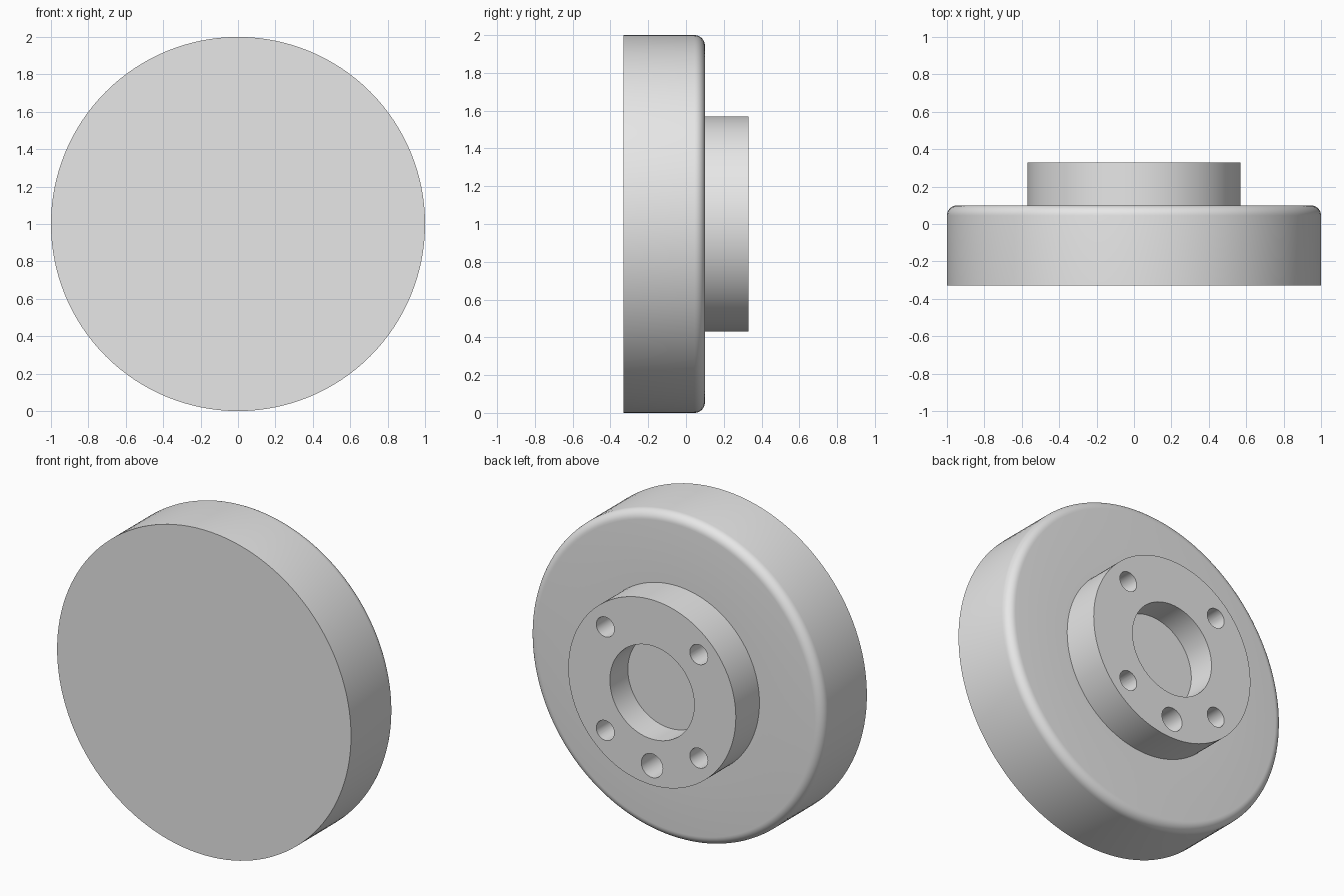
import bpy
import bmesh
from math import pi, sin, cos, radians
from mathutils import Matrix, Vector

cube = bpy.data.objects.get("Cube")
if cube:
    bpy.data.objects.remove(cube, do_unlink=True)

grey = bpy.data.materials.new("light_grey")
colour = (0.8, 0.8, 0.8, 1.0)
grey.diffuse_color = colour
grey.use_nodes = True
grey.node_tree.nodes["Principled BSDF"].inputs["Base Color"].default_value = colour

CENTRE = Vector((0, 0, 1))
FRONT, STEP, BACK = -0.33, 0.10, 0.33
FILLET = 0.055
SEGMENTS = 128


def add_object(name, bm):
    bmesh.ops.recalc_face_normals(bm, faces=bm.faces)
    mesh = bpy.data.meshes.new(name)
    bm.to_mesh(mesh)
    bm.free()
    mesh.materials.append(grey)
    obj = bpy.data.objects.new(name, mesh)
    bpy.context.collection.objects.link(obj)
    return obj


def lathe(name, profile):
    """Revolve (radius, y) points about the y axis through CENTRE."""
    bm = bmesh.new()
    verts = [bm.verts.new(CENTRE + Vector((r, y, 0))) for r, y in profile]
    edges = [bm.edges.new(pair) for pair in zip(verts, verts[1:])]
    bmesh.ops.spin(bm, geom=verts + edges, cent=CENTRE, axis=(0, 1, 0),
                   angle=2 * pi, steps=SEGMENTS, use_merge=True)
    bmesh.ops.remove_doubles(bm, verts=bm.verts, dist=0.0001)
    return add_object(name, bm)


# Disc with rounded rear rim, raised hub and central pocket
fillet = [(1 - FILLET + FILLET * cos(a), STEP - FILLET + FILLET * sin(a))
          for a in (radians(i * 11.25) for i in range(9))]
profile = [(0, FRONT), (1, FRONT), *fillet, (0.57, STEP), (0.57, BACK),
           (0.287, BACK), (0.287, 0.155), (0, 0.155)]
body = lathe("flanged_disc", profile)

# Four bolt holes and one larger locating hole at the bottom of the hub
bm = bmesh.new()
HOLE_DEPTH = 0.23
holes = [(angle, 0.061) for angle in (45, 135, 225, 315)] + [(270, 0.073)]
for angle, radius in holes:
    a = radians(angle)
    place = Matrix.Translation(CENTRE + Vector((0.45 * cos(a), BACK, 0.45 * sin(a))))
    bmesh.ops.create_cone(bm, cap_ends=True, segments=40, radius1=radius,
                          radius2=radius, depth=2 * HOLE_DEPTH,
                          matrix=place @ Matrix.Rotation(pi / 2, 4, "X"))
cutter = add_object("hole_cutter", bm)
cutter.hide_render = True

cut = body.modifiers.new("holes", "BOOLEAN")
cut.operation = "DIFFERENCE"
cut.solver = "EXACT"
cut.object = cutter

bpy.ops.object.select_all(action="DESELECT")
body.select_set(True)
bpy.context.view_layer.objects.active = body
bpy.ops.object.modifier_apply(modifier=cut.name)
bpy.data.objects.remove(cutter, do_unlink=True)
bpy.ops.object.shade_smooth_by_angle(angle=radians(30))
